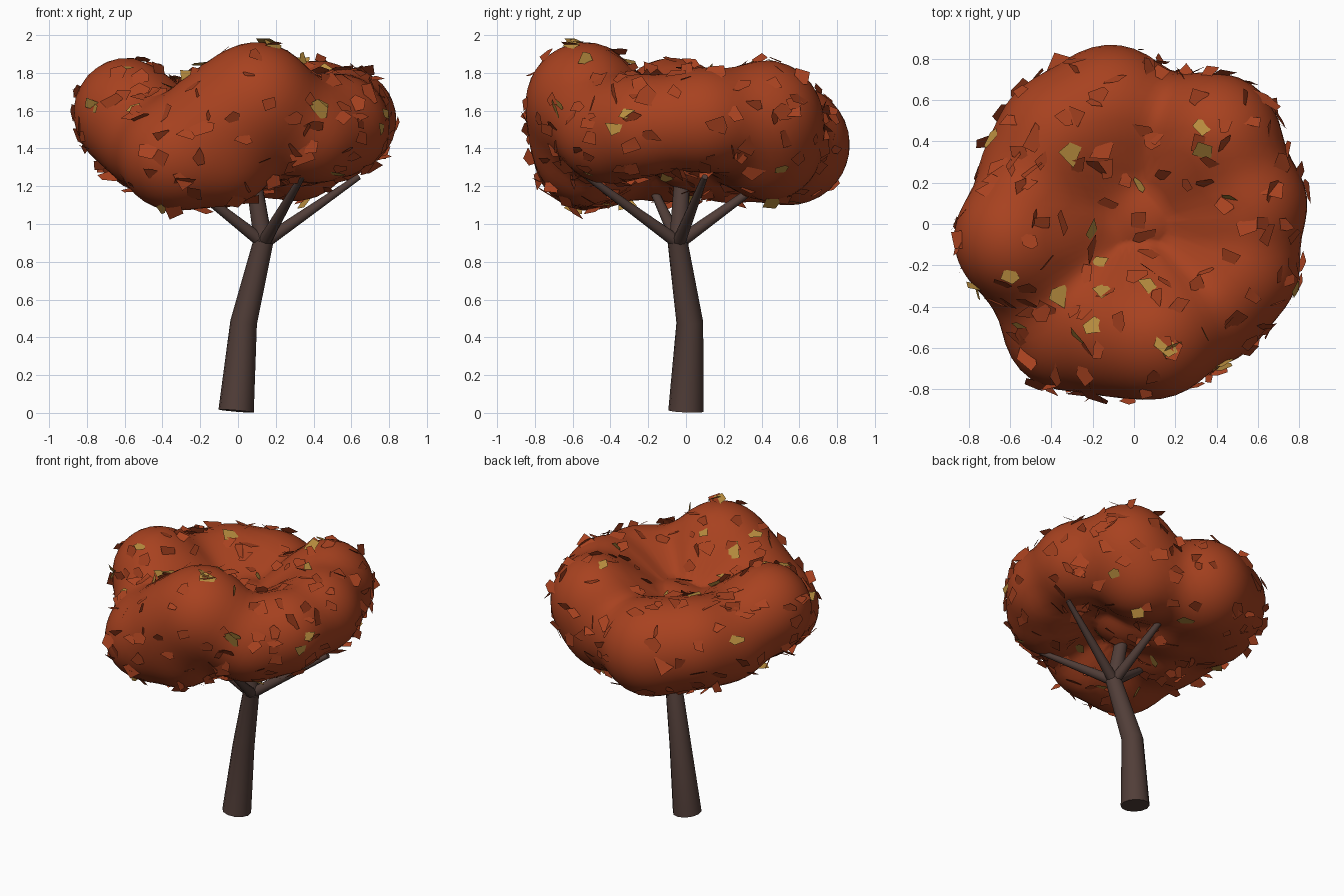
import bpy, bmesh, math, random
from mathutils import Vector

random.seed(7)
cube = bpy.data.objects.get("Cube")
if cube:
    bpy.data.objects.remove(cube, do_unlink=True)


def material(name, rgb):
    m = bpy.data.materials.new(name)
    m.use_nodes = True
    m.diffuse_color = (*rgb, 1)
    m.node_tree.nodes["Principled BSDF"].inputs["Base Color"].default_value = (*rgb, 1)
    return m


BARK = material("dark_bark", (0.083, 0.048, 0.04))
RUST = material("rust_foliage", (0.39, 0.054, 0.014))
GOLD = material("gold_leaf", (0.49, 0.27, 0.05))


def mesh_object(name, bm, mats):
    me = bpy.data.meshes.new(name)
    bm.to_mesh(me)
    bm.free()
    for m in mats:
        me.materials.append(m)
    obj = bpy.data.objects.new(name, me)
    bpy.context.collection.objects.link(obj)
    return obj


def limb(name, points):
    """Tapered round tube through (x, y, z, radius) points."""
    cu = bpy.data.curves.new(name, "CURVE")
    cu.dimensions = "3D"
    cu.bevel_depth = 1
    cu.bevel_resolution = 4
    cu.use_fill_caps = True
    sp = cu.splines.new("POLY")
    sp.points.add(len(points) - 1)
    for p, (x, y, z, r) in zip(sp.points, points):
        p.co = (x, y, z, 1)
        p.radius = r
    cu.materials.append(BARK)
    obj = bpy.data.objects.new(name, cu)
    bpy.context.collection.objects.link(obj)
    bpy.ops.object.select_all(action="DESELECT")
    obj.select_set(True)
    bpy.context.view_layer.objects.active = obj
    bpy.ops.object.convert(target="MESH")
    bpy.ops.object.shade_smooth_by_angle(angle=math.radians(40))


# Trunk and branches
limb("trunk", [(-0.01, 0, 0.01, 0.094), (0.03, 0.02, 0.48, 0.071), (0.135, -0.045, 0.91, 0.053)])
fork = (0.135, -0.04, 0.9)
limb("centre_branch", [(*fork, 0.05), (0.08, -0.02, 1.25, 0.042)])
tips = {"left_branch": (0.64, 0.1, 1.25), "front_branch": (0.35, -0.55, 1.27),
        "back_branch": (0.07, 0.46, 1.26), "right_branch": (-0.35, -0.22, 1.28)}
for name, tip in tips.items():
    limb(name, [(*fork, 0.036), (*tip, 0.016)])

# Canopy: lobes (x, y, z, radius) blended into one soft mass around a hollow top
lobes = [
    (-0.58, -0.07, 1.59, 0.295),
    (0.10, -0.53, 1.65, 0.315),
    (-0.10, -0.52, 1.52, 0.30),
    (-0.34, -0.51, 1.36, 0.29),
    (-0.06, -0.52, 1.34, 0.24),
    (-0.47, -0.24, 1.44, 0.25),
    (0.37, -0.41, 1.48, 0.27),
    (0.53, -0.22, 1.52, 0.27),
    (0.56, 0.10, 1.55, 0.28),
    (0.41, 0.42, 1.57, 0.30),
    (0.30, 0.43, 1.40, 0.28),
    (-0.11, 0.55, 1.42, 0.32),
    (-0.36, 0.43, 1.47, 0.295),
    (-0.47, 0.22, 1.45, 0.28),
    (-0.30, -0.10, 1.38, 0.26),
    (-0.15, 0.22, 1.36, 0.24),
    (0.08, 0.03, 1.40, 0.22),
]
lobes = [(Vector(l[:3]), l[3]) for l in lobes]
BLEND = 0.05


def depth(p):
    """Smoothly blended distance to the lobes."""
    return -BLEND * math.log(sum(math.exp((r - (p - c).length) / BLEND) for c, r in lobes))


bm = bmesh.new()
bmesh.ops.create_icosphere(bm, subdivisions=5, radius=1)
heart = Vector((0, 0, 1.43))
for v in bm.verts:
    ray = v.co.normalized()
    reach = 1.15
    for step in range(28):
        reach -= 0.8 * depth(heart + ray * reach)
    v.co = heart + ray * max(reach, 0.05)
bmesh.ops.smooth_vert(bm, verts=bm.verts, factor=0.5,
                      use_axis_x=True, use_axis_y=True, use_axis_z=True)
canopy = mesh_object("canopy", bm, [RUST])
canopy.data.shade_smooth()

# Loose leaves: tilted irregular flakes scattered evenly over the canopy
faces = list(canopy.data.polygons)
picks = random.choices(faces, weights=[f.area for f in faces], k=290)
bm = bmesh.new()
for f in picks:
    n = f.normal
    tilt = Vector([random.uniform(-1, 1) for _ in range(3)])
    axis = (n + 0.7 * tilt).normalized()
    turn = axis.to_track_quat("Z", "Y").to_matrix()
    size = random.uniform(0.045, 0.072)
    start = random.uniform(0, math.tau)
    corners = random.choice((4, 4, 5))
    stretch = random.uniform(0.6, 1)
    verts = []
    for i in range(corners):
        a = start + math.tau * (i + random.uniform(-0.3, 0.3)) / corners
        flat = Vector((math.cos(a), math.sin(a) * stretch, 0)) * size * random.uniform(0.8, 1.2)
        verts.append(bm.verts.new(f.center + n * 0.012 + turn @ flat))
    face = bm.faces.new(verts)
    face.material_index = int(random.random() < 0.12)
mesh_object("loose_leaves", bm, [RUST, GOLD])
